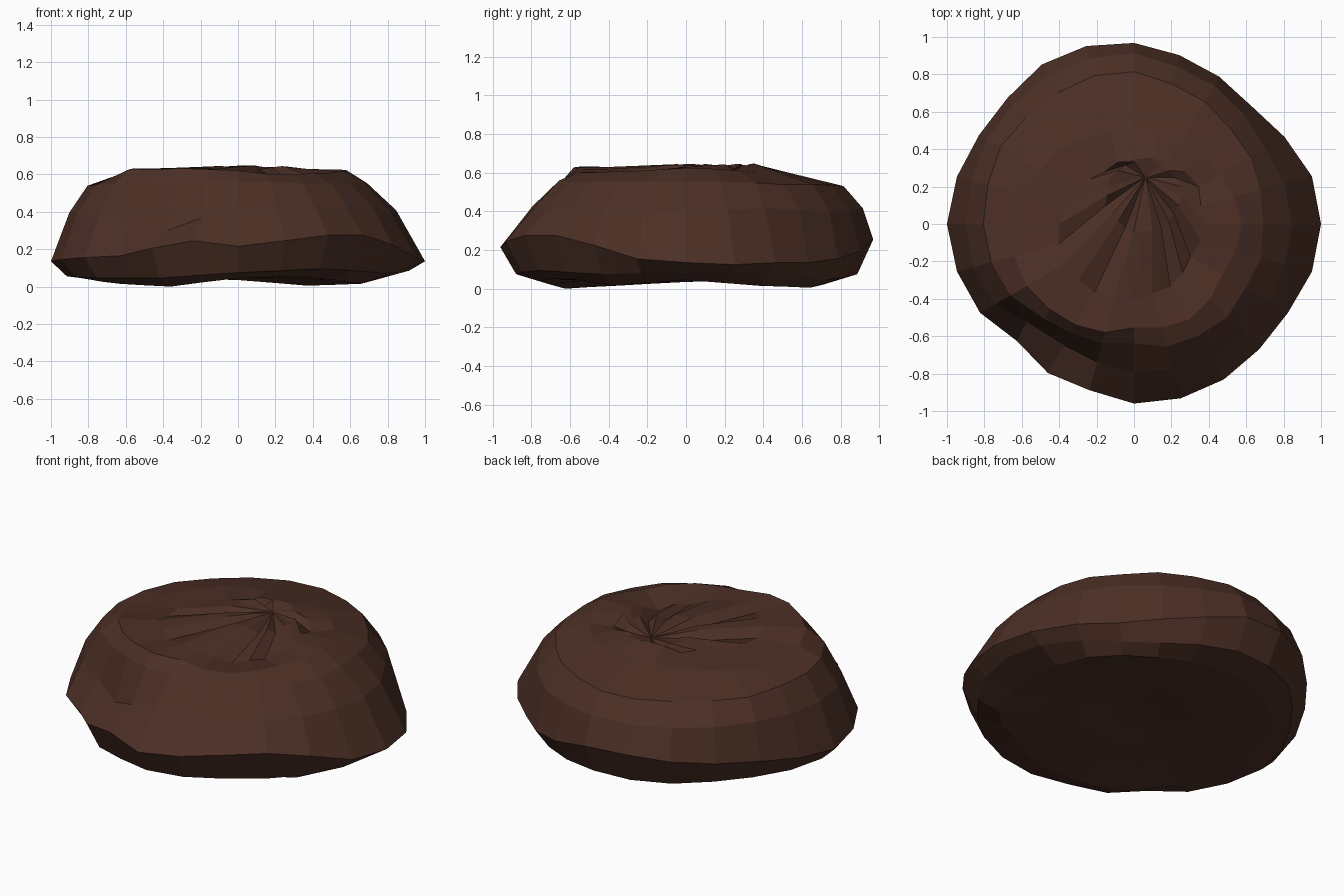
import bpy, bmesh, math, random

if "Cube" in bpy.data.objects:
    bpy.data.objects.remove(bpy.data.objects["Cube"])
random.seed(4)
N = 24

brown = bpy.data.materials.new("dark chocolate brown")
brown.diffuse_color = (0.072, 0.029, 0.019, 1)
brown.use_nodes = True
brown.node_tree.nodes["Principled BSDF"].inputs["Base Color"].default_value = brown.diffuse_color

bm = bmesh.new()


def spread(v):
    """Return N values around the circle from a number or a shorter table."""
    if isinstance(v, (int, float)):
        return [v] * N
    k = len(v) / N
    out = []
    for i in range(N):
        a = int(i * k)
        t = i * k - a
        out.append(v[a] * (1 - t) + v[(a + 1) % len(v)] * t)
    return out


def ring(radii, heights, cx=0, cy=0, jitter=0.0):
    """One closed loop of points, given radius and height by direction."""
    out = []
    for i, (r, z) in enumerate(zip(spread(radii), spread(heights))):
        a = 2 * math.pi * i / N
        r += random.uniform(-jitter, jitter)
        z += random.uniform(-jitter, jitter) * 0.4
        out.append(bm.verts.new((cx + r * math.cos(a), cy + r * math.sin(a), z)))
    return out


# widest edge, every 15 degrees
edge_r = [1.0, .985, .93, .89, .91, .935, .968, .985, .985, .955, .955, .98,
          1.0, .98, .95, .885, .92, .92, .96, .965, .96, .947, .95, .985]
edge_z = [.14, .13, .14, .14, .16, .2, .26, .27, .25, .22, .2, .17,
          .14, .15, .16, .17, .21, .25, .22, .25, .28, .28, .23, .16]

rings = [
    # underside with a shallow hollow
    ring(.14, .085), ring(.3, .06), ring(.5, .05),
    ring([.72, .76, .74, .72, .74, .76, .76, .73, .72, .74, .7, .76],
         [.05, .02, .01, .04, .05, .05, .04, .02, .005, .05, .06, .02]),
    ring([r * .915 for r in edge_r],
         [.09, .08, .05, .08, .08, .07, .06, .05, .05, .08, .1, .08]),
    ring(edge_r, edge_z),
    # bulging side, cut in steeply at the front left
    ring([.84, .81, .85, .91, .92, .9, .905, .86, .75, .79, .83, .83],
         [.41, .42, .40, .42, .42, .42, .40, .38, .31, .43, .42, .42], jitter=.01),
    # shoulder
    ring([.7, .71, .76, .81, .81, .83, .81, .76, .67, .64, .70, .69],
         [.56, .55, .54, .535, .54, .54, .54, .55, .56, .57, .56, .56], jitter=.012),
    # uneven top
    ring([.58, .55, .52, .5, .52, .58, .64, .66, .62, .56, .58, .54],
         [.63, .61, .61, .61, .60, .60, .58, .63, .64, .62, .60, .61], jitter=.015),
    ring([.36, .4, .38, .34, .32, .34, .4, .44, .42, .4, .38, .36],
         [.635, .62, .64, .655, .63, .62, .62, .635, .64, .62, .59, .58], jitter=.012),
    ring(.2, .645, .05, .15, jitter=.012),
]
# creases running out from the navel
for i in (2, 8, 13, 16, 20, 22):
    rings[-1][i].co.z -= .035
    rings[-2][i].co.z -= .02
# sharp notch at the left-front corner
rings[7][15].co.x += .04
rings[6][15].co.y += .05

for a, b in zip(rings, rings[1:]):
    for i in range(N):
        j = (i + 1) % N
        bm.faces.new((a[i], a[j], b[j], b[i]))
bottom = bm.verts.new((0, 0, .09))
navel = bm.verts.new((.06, .25, .625))
for i in range(N):
    j = (i + 1) % N
    bm.faces.new((bottom, rings[0][j], rings[0][i]))
    bm.faces.new((rings[-1][i], rings[-1][j], navel))

bmesh.ops.recalc_face_normals(bm, faces=bm.faces)
# rest on the floor and centre
low = min(v.co.z for v in bm.verts)
for v in bm.verts:
    v.co.z -= low

mesh = bpy.data.meshes.new("lump")
bm.to_mesh(mesh)
bm.free()
mesh.materials.append(brown)
lump = bpy.data.objects.new("lump", mesh)
bpy.context.collection.objects.link(lump)
